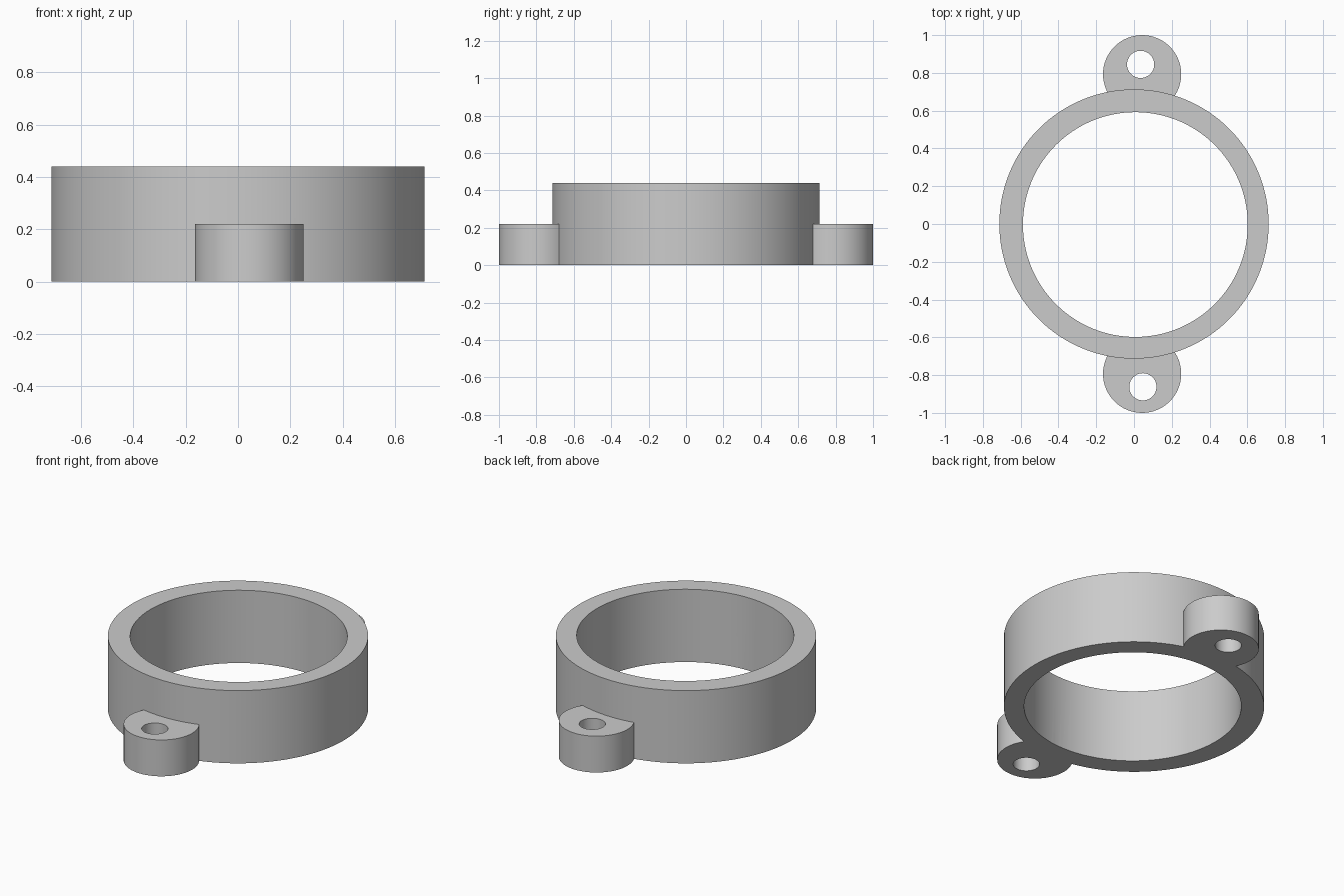
import bpy
import math

RING_HEIGHT, LUG_HEIGHT = 0.44, 0.22

cube = bpy.data.objects.get("Cube")
if cube:
    bpy.data.objects.remove(cube, do_unlink=True)

grey = bpy.data.materials.new("plain grey")
grey.use_nodes = True
grey.diffuse_color = (0.6, 0.6, 0.6, 1)
grey.node_tree.nodes["Principled BSDF"].inputs["Base Color"].default_value = (0.6, 0.6, 0.6, 1)


def cylinder(name, x, y, radius, bottom, top, sides):
    bpy.ops.mesh.primitive_cylinder_add(
        vertices=sides, radius=radius, depth=top - bottom,
        location=(x, y, (bottom + top) / 2))
    obj = bpy.context.object
    obj.name = name
    obj.data.materials.append(grey)
    return obj


def combine(target, tool, operation):
    mod = target.modifiers.new(operation.lower(), "BOOLEAN")
    mod.operation = operation
    mod.solver = "EXACT"
    mod.object = tool
    bpy.ops.object.select_all(action="DESELECT")
    target.select_set(True)
    bpy.context.view_layer.objects.active = target
    bpy.ops.object.modifier_apply(modifier=mod.name)
    bpy.data.objects.remove(tool, do_unlink=True)


# Ring body with two low mounting lugs
ring = cylinder("mounting_ring", 0, 0, 0.713, 0, RING_HEIGHT, 128)
for name, y in (("back_lug", 0.793), ("front_lug", -0.793)):
    combine(ring, cylinder(name, 0.043, y, 0.207, 0, LUG_HEIGHT, 64), "UNION")

# Central bore and screw holes
combine(ring, cylinder("bore_cutter", 0.007, -0.003, 0.595, -0.1, RING_HEIGHT + 0.1, 128), "DIFFERENCE")
for name, x, y in (("back_hole", 0.035, 0.845), ("front_hole", 0.047, -0.862)):
    combine(ring, cylinder(name, x, y, 0.072, -0.1, LUG_HEIGHT + 0.1, 48), "DIFFERENCE")

# Smooth walls with crisp rims
bpy.ops.object.select_all(action="DESELECT")
ring.select_set(True)
bpy.context.view_layer.objects.active = ring
bpy.ops.object.shade_smooth_by_angle(angle=math.radians(30))
